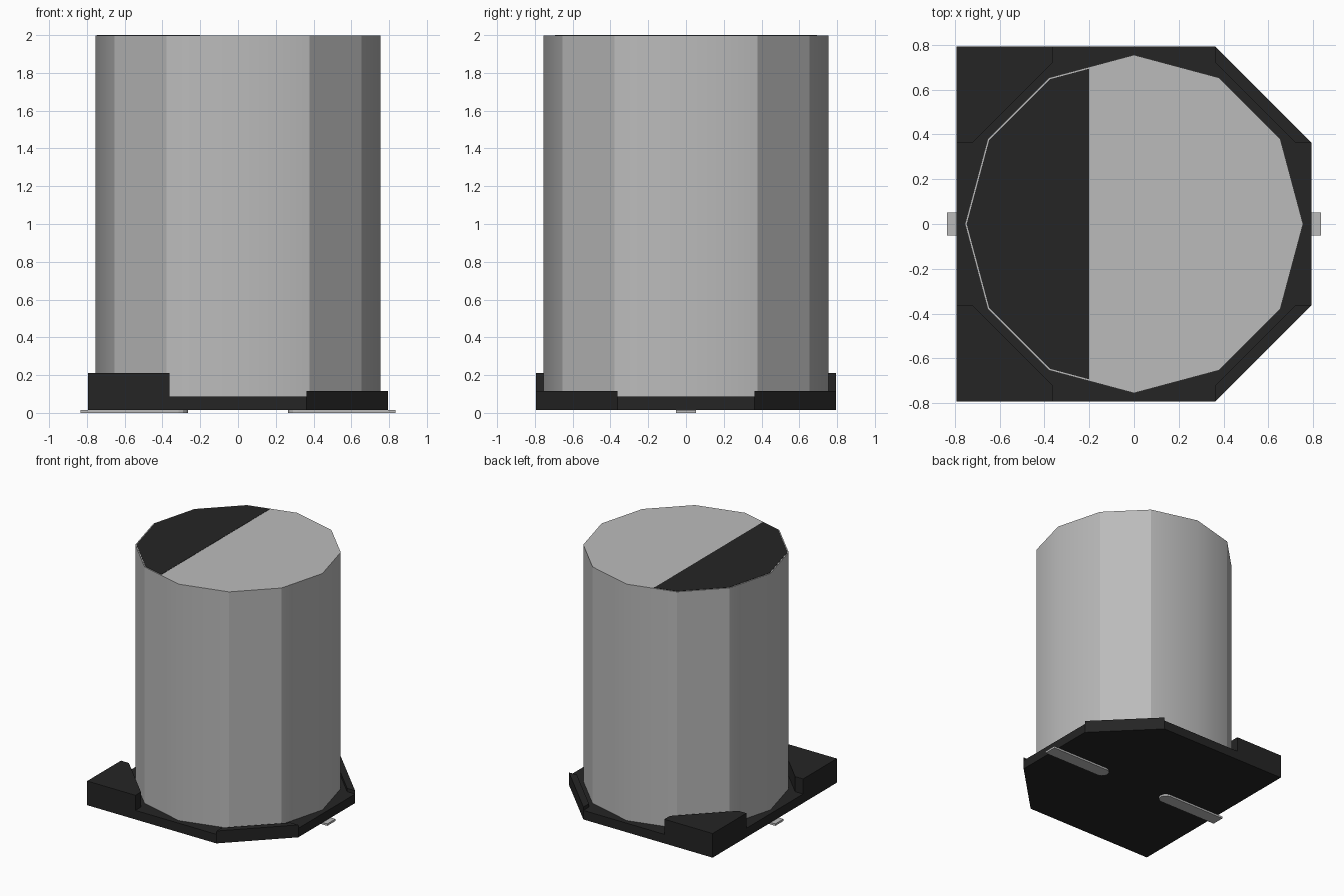
import bpy, bmesh
from math import cos, sin, pi

cube = bpy.data.objects.get("Cube")
if cube:
    bpy.data.objects.remove(cube, do_unlink=True)


def material(name, r, g, b):
    m = bpy.data.materials.new(name)
    m.use_nodes = True
    m.diffuse_color = (r, g, b, 1)
    m.node_tree.nodes["Principled BSDF"].inputs["Base Color"].default_value = (r, g, b, 1)
    return m


METAL = material("light grey metal", 0.5, 0.5, 0.5)
BLACK = material("black plastic", 0.018, 0.018, 0.018)


def prism(name, points, z0, z1, mat, cut_x=None):
    """Extrude an outline upwards; optionally keep only the part with x < cut_x."""
    bm = bmesh.new()
    face = bm.faces.new([bm.verts.new((x, y, z0)) for x, y in points])
    top = bmesh.ops.extrude_face_region(bm, geom=[face])["geom"]
    for v in top:
        if isinstance(v, bmesh.types.BMVert):
            v.co.z = z1
    if cut_x is not None:
        cut = bmesh.ops.bisect_plane(bm, geom=bm.verts[:] + bm.edges[:] + bm.faces[:],
                                     plane_co=(cut_x, 0, 0), plane_no=(1, 0, 0),
                                     clear_outer=True)["geom_cut"]
        edges = [e for e in cut if isinstance(e, bmesh.types.BMEdge)]
        bmesh.ops.holes_fill(bm, edges=edges)
    bmesh.ops.recalc_face_normals(bm, faces=bm.faces)
    mesh = bpy.data.meshes.new(name)
    bm.to_mesh(mesh)
    bm.free()
    mesh.materials.append(mat)
    obj = bpy.data.objects.new(name, mesh)
    bpy.context.collection.objects.link(obj)
    return obj


def ring(radius, n=12):
    return [(radius * cos(2 * pi * i / n), radius * sin(2 * pi * i / n)) for i in range(n)]


R = 0.755      # can radius
S = 0.793      # half width of the base
C = 0.362      # where the corners start
K = 0.722      # inner edge of the corner walls
PIN_TOP, BASE_TOP = 0.015, 0.088

# Twelve-sided can, softened only along the edges that lie on the main axes
can = prism("can", ring(R), BASE_TOP - 0.01, 1.998, METAL)
for p in can.data.polygons:
    p.use_smooth = abs(p.normal.z) < 0.5
bm = bmesh.new()
bm.from_mesh(can.data)
for e in bm.edges:
    a, b = e.verts
    on_axis = min(abs(a.co.x), abs(a.co.y)) < 0.01
    e.smooth = on_axis and abs(a.co.z - b.co.z) > 1
bm.to_mesh(can.data)
bm.free()

# Dark polarity mark on the top
prism("polarity_mark", ring(R - 0.008), 1.997, 2.0, BLACK, cut_x=-0.2)

# Base plate with two bevelled corners
prism("base_plate", [(-S, -S), (C, -S), (S, -C), (S, C), (C, S), (-S, S)],
      PIN_TOP, BASE_TOP, BLACK)

# Corner walls and solder pins, mirrored
for side, s in (("right", -1), ("left", 1)):
    for end, t in (("front", -1), ("back", 1)):
        inner = [(s * K, t * C), (s * C, t * K)]
        outer = [(s * C, t * S), (s * S, t * C)]
        if s < 0:
            outer.insert(1, (-S, t * S))
        prism(f"{end}_{side}_corner_wall", inner + outer, BASE_TOP - 0.001,
              0.21 if s < 0 else 0.115, BLACK)
    tip = [(0.315 - 0.05 * sin(a), 0.052 * cos(a)) for a in (i * pi / 6 for i in range(7))]
    outline = tip + [(0.835, -0.052), (0.835, 0.052)]
    prism(f"{side}_pin", [(s * x, y) for x, y in outline], 0, PIN_TOP + 0.001, METAL)
